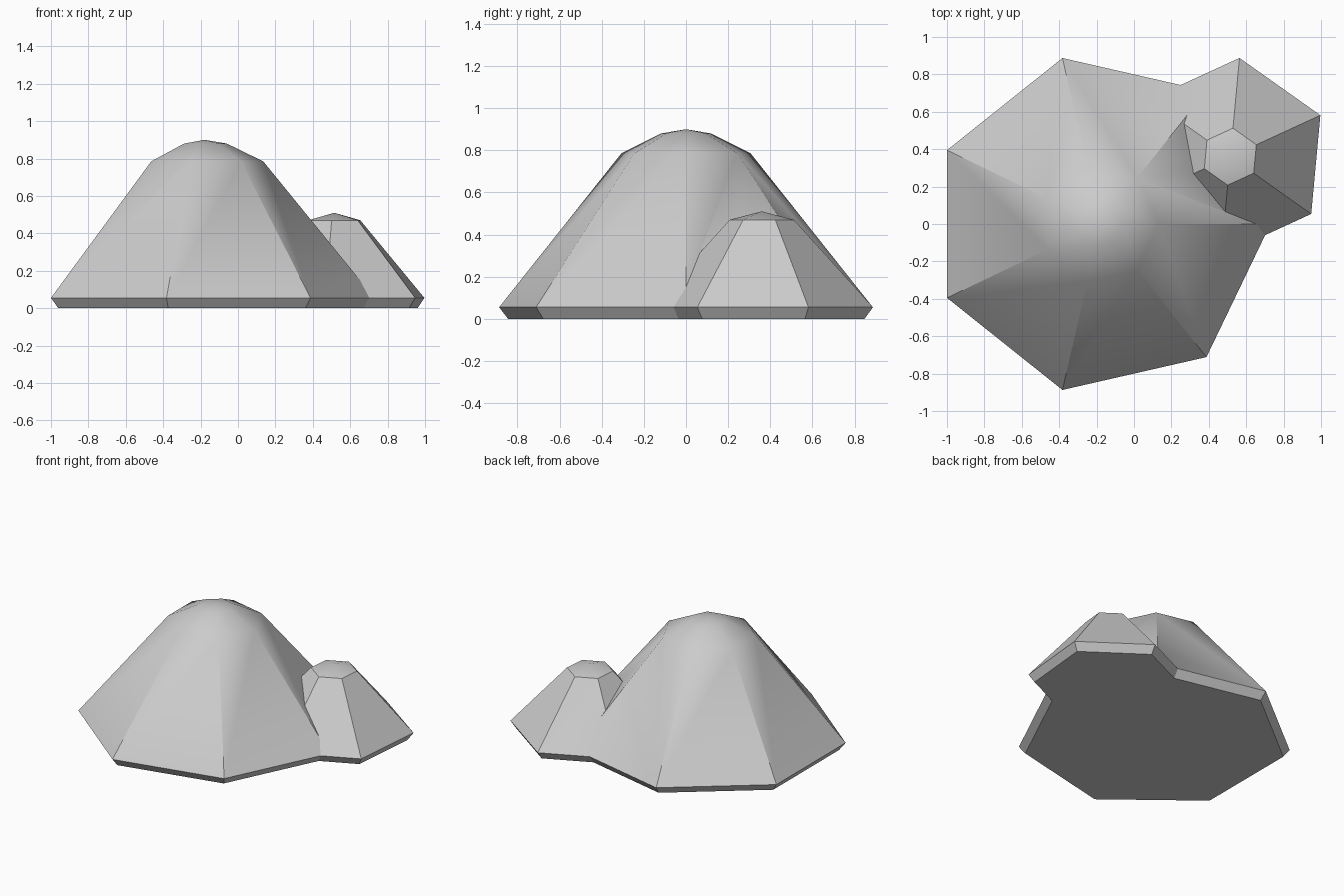
import bpy
import bmesh
from math import cos, sin, tau, radians

cube = bpy.data.objects.get("Cube")
if cube:
    bpy.data.objects.remove(cube, do_unlink=True)

stone = bpy.data.materials.new("grey_stone")
stone.use_nodes = True
stone.diffuse_color = (0.6, 0.6, 0.6, 1)
stone.node_tree.nodes["Principled BSDF"].inputs["Base Color"].default_value = (0.6, 0.6, 0.6, 1)


def mound(name, centre, sides, turn, profile, peak):
    """Faceted mound: stacked polygon rings (radius, height) closed by a peak."""
    bm = bmesh.new()
    rings = []
    for radius, z in profile:
        angles = [turn + tau * i / sides for i in range(sides)]
        rings.append([bm.verts.new((centre[0] + radius * cos(a),
                                    centre[1] + radius * sin(a), z)) for a in angles])
    bm.faces.new(rings[0][::-1])
    for low, high in zip(rings, rings[1:]):
        for i in range(sides):
            j = (i + 1) % sides
            bm.faces.new((low[i], low[j], high[j], high[i]))
    top = bm.verts.new((*centre, peak))
    for i in range(sides):
        bm.faces.new((rings[-1][i], rings[-1][(i + 1) % sides], top))
    mesh = bpy.data.meshes.new(name)
    bm.to_mesh(mesh)
    bm.free()
    mesh.materials.append(stone)
    obj = bpy.data.objects.new(name, mesh)
    bpy.context.collection.objects.link(obj)
    return obj


# Large seven-sided mound with a rounded cap
rock = mound("rock_mound", (-0.18, 0), 7, 0,
             [(0.867, 0), (0.91, 0.055), (0.315, 0.785), (0.12, 0.88)], 0.9)

# Small six-sided mound leaning into its side
small = mound("small_mound", (0.515, 0.36), 6, radians(24.7),
              [(0.49, 0), (0.53, 0.055), (0.153, 0.47)], 0.51)

# Merge both into one solid
union = rock.modifiers.new("merge", "BOOLEAN")
union.operation = "UNION"
union.solver = "EXACT"
union.object = small
bpy.ops.object.select_all(action="DESELECT")
rock.select_set(True)
bpy.context.view_layer.objects.active = rock
bpy.ops.object.modifier_apply(modifier=union.name)
bpy.data.objects.remove(small, do_unlink=True)

# Rounded caps, crisp ridges
bpy.ops.object.shade_smooth_by_angle(angle=radians(30))
